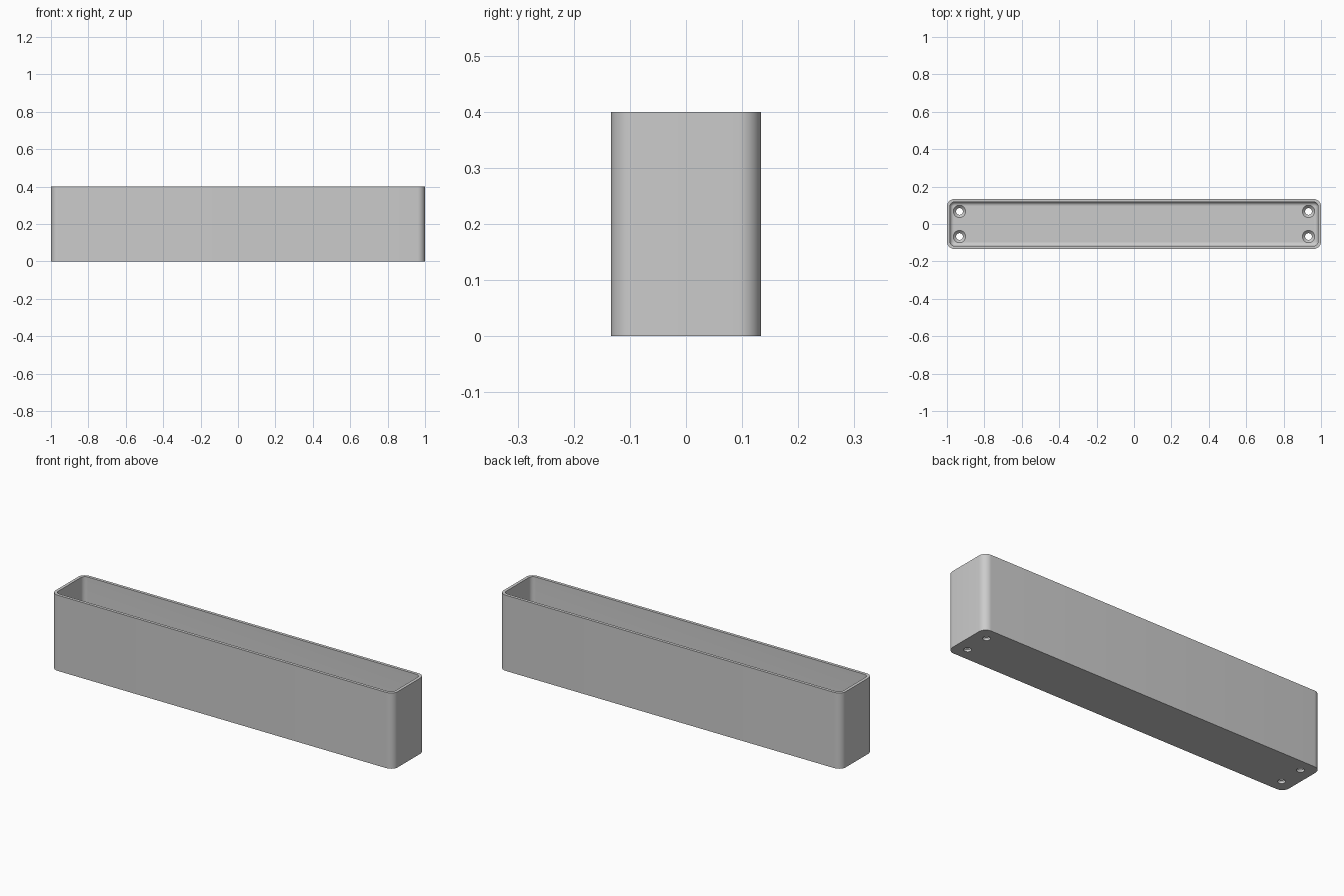
import bpy, bmesh, math

if "Cube" in bpy.data.objects:
    bpy.data.objects.remove(bpy.data.objects["Cube"], do_unlink=True)

LENGTH, WIDTH, HEIGHT = 2.0, 0.267, 0.4
CORNER, WALL, FLOOR, FILLET = 0.04, 0.016, 0.027, 0.02
HOLE_X, HOLE_Y = 0.933, 0.067
HOLE_R, SINK_R = 0.018, 0.033

grey = bpy.data.materials.new("plain_grey")
grey.use_nodes = True
grey.diffuse_color = (0.6, 0.6, 0.6, 1)
grey.node_tree.nodes["Principled BSDF"].inputs["Base Color"].default_value = grey.diffuse_color


def add_object(name, bm):
    bmesh.ops.recalc_face_normals(bm, faces=bm.faces)
    mesh = bpy.data.meshes.new(name)
    bm.to_mesh(mesh)
    bm.free()
    mesh.materials.append(grey)
    obj = bpy.data.objects.new(name, mesh)
    bpy.context.collection.objects.link(obj)
    return obj


def rounded_ring(bm, inset, z, steps=10):
    """Rounded rectangle loop, inset from the outer wall."""
    r = max(CORNER - inset, 0.003)
    cx, cy = LENGTH / 2 - inset - r, WIDTH / 2 - inset - r
    ring = []
    for quarter, (sx, sy) in enumerate(((1, 1), (-1, 1), (-1, -1), (1, -1))):
        for i in range(steps + 1):
            a = math.pi / 2 * (quarter + i / steps)
            ring.append(bm.verts.new((sx * cx + r * math.cos(a), sy * cy + r * math.sin(a), z)))
    return ring


def loft(bm, rings):
    """Skin consecutive loops and cap both ends."""
    for lower, upper in zip(rings, rings[1:]):
        for i in range(len(lower)):
            j = (i + 1) % len(lower)
            bm.faces.new((lower[i], lower[j], upper[j], upper[i]))
    bm.faces.new(rings[0])
    bm.faces.new(rings[-1])


# Open trough: outer wall, rim, inner wall, rounded floor edge
bm = bmesh.new()
profile = [(0, 0), (0, HEIGHT), (WALL, HEIGHT)]
for i in range(7):
    a = math.pi / 2 * i / 6
    profile.append((WALL + FILLET * (1 - math.cos(a)), FLOOR + FILLET * (1 - math.sin(a))))
loft(bm, [rounded_ring(bm, inset, z) for inset, z in profile])
trough = add_object("trough", bm)

# Countersunk screw holes in the floor
bm = bmesh.new()
for sx in (-1, 1):
    for sy in (-1, 1):
        rings = []
        for r, z in ((HOLE_R, -0.02), (HOLE_R, FLOOR - 0.015), (SINK_R, FLOOR), (SINK_R, FLOOR + 0.03)):
            circle = [math.tau * i / 32 for i in range(32)]
            rings.append([bm.verts.new((sx * HOLE_X + r * math.cos(a), sy * HOLE_Y + r * math.sin(a), z))
                          for a in circle])
        loft(bm, rings)
cutter = add_object("screw_hole_cutter", bm)
cutter.hide_render = True

cut = trough.modifiers.new("screw_holes", 'BOOLEAN')
cut.operation, cut.solver, cut.object = 'DIFFERENCE', 'EXACT', cutter
bpy.context.view_layer.objects.active = trough
trough.select_set(True)
bpy.ops.object.modifier_apply(modifier=cut.name)
bpy.data.objects.remove(cutter, do_unlink=True)
bpy.ops.object.shade_smooth_by_angle(angle=math.radians(30))
